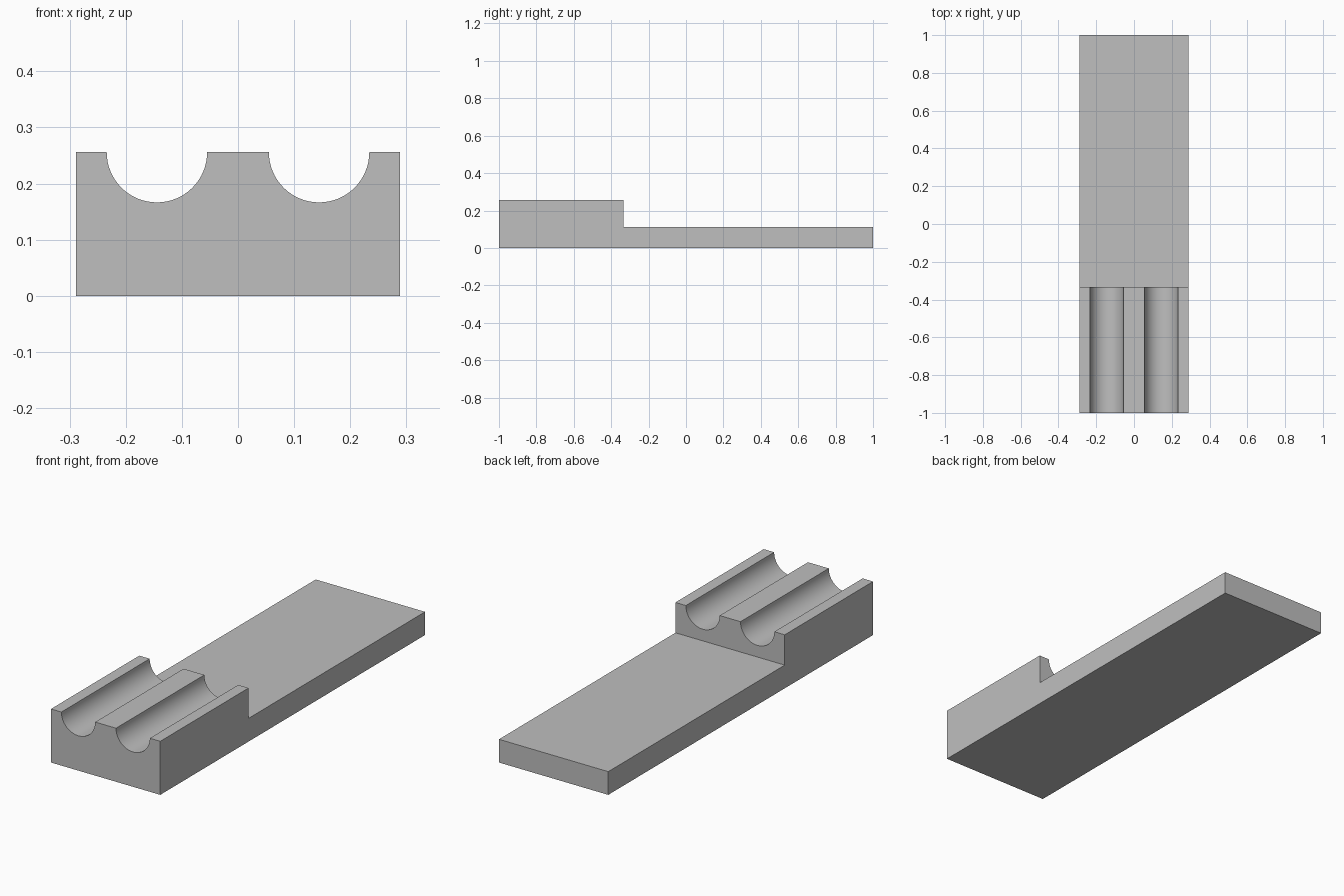
import bpy, bmesh, math

cube = bpy.data.objects.get("Cube")
if cube:
    bpy.data.objects.remove(cube, do_unlink=True)

HALF_W, TOP, STEP_Z = 0.289, 0.256, 0.111
FRONT, STEP_Y, BACK = -1.0, -0.333, 1.0
GROOVE_X, GROOVE_R, SEGMENTS = 0.1445, 0.0895, 32

grey = bpy.data.materials.new("plain grey")
grey.use_nodes = True
colour = (0.52, 0.52, 0.52, 1)
grey.diffuse_color = colour
grey.node_tree.nodes["Principled BSDF"].inputs["Base Color"].default_value = colour

# Upper outline of the raised block, left to right, with two round grooves
outline = [(-HALF_W, TOP)]
for cx in (-GROOVE_X, GROOVE_X):
    for i in range(SEGMENTS + 1):
        a = math.pi * (1 + i / SEGMENTS)
        outline.append((cx + GROOVE_R * math.cos(a), TOP + GROOVE_R * math.sin(a)))
outline.append((HALF_W, TOP))

bm = bmesh.new()


def row(points, y):
    return [bm.verts.new((x, y, z)) for x, z in points]


def edge_pair(y, z):
    return row([(-HALF_W, z), (HALF_W, z)], y)


front_top, step_top = row(outline, FRONT), row(outline, STEP_Y)
front_low, back_low = edge_pair(FRONT, 0), edge_pair(BACK, 0)
step_low, back_top = edge_pair(STEP_Y, STEP_Z), edge_pair(BACK, STEP_Z)

# Grooved top surface
for i in range(len(outline) - 1):
    bm.faces.new((front_top[i], front_top[i + 1], step_top[i + 1], step_top[i]))
# Front, step, plate top, back and underside
bm.faces.new(front_low + front_top[::-1])
bm.faces.new(step_low + step_top[::-1])
bm.faces.new(step_low + back_top[::-1])
bm.faces.new(back_low + back_top[::-1])
bm.faces.new(front_low + back_low[::-1])
# Stepped sides
for k in (0, -1):
    bm.faces.new([r[k] for r in (front_low, back_low, back_top,
                                 step_low, step_top, front_top)])
bmesh.ops.recalc_face_normals(bm, faces=bm.faces)

mesh = bpy.data.meshes.new("grooved_base")
bm.to_mesh(mesh)
bm.free()
mesh.materials.append(grey)
base = bpy.data.objects.new("grooved_base", mesh)
bpy.context.collection.objects.link(base)

# Smooth grooves, sharp corners
bpy.ops.object.select_all(action="DESELECT")
base.select_set(True)
bpy.context.view_layer.objects.active = base
bpy.ops.object.shade_smooth_by_angle(angle=math.radians(30))
